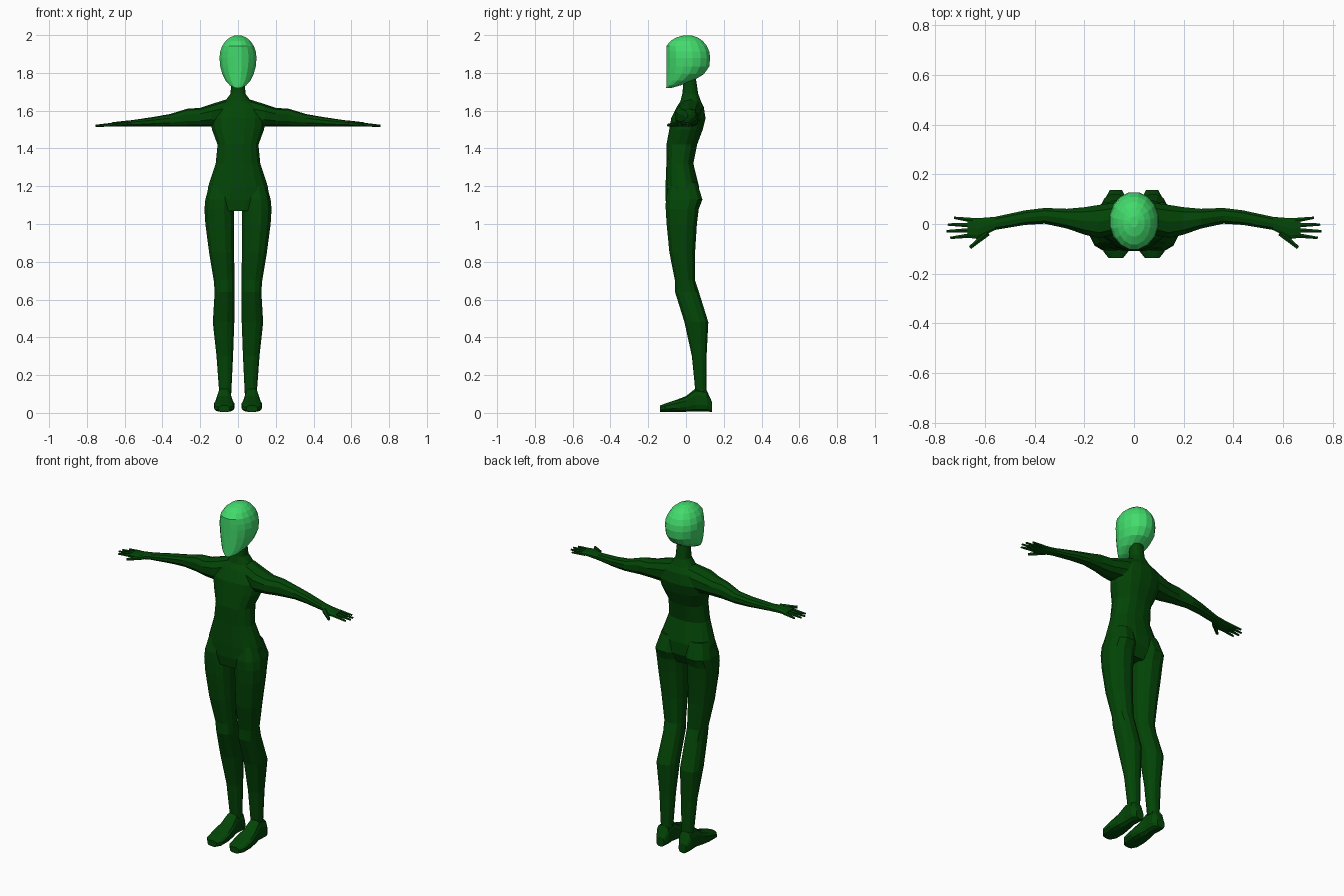
import bpy
import bmesh
import math
from mathutils import Vector

if "Cube" in bpy.data.objects:
    bpy.data.objects.remove(bpy.data.objects["Cube"], do_unlink=True)


def make_material(name, red, green, blue):
    colour = (red, green, blue, 1)
    material = bpy.data.materials.new(name)
    material.use_nodes = True
    material.diffuse_color = colour
    shader = material.node_tree.nodes["Principled BSDF"]
    shader.inputs["Base Color"].default_value = colour
    return material


dark_green = make_material("dark green", .001, .06, .002)
light_green = make_material("light green", .055, .71, .15)


def finish(name, bm, material, mirrored):
    """Turn the bmesh into a named object, optionally mirrored to the other side."""
    bmesh.ops.recalc_face_normals(bm, faces=bm.faces)
    mesh = bpy.data.meshes.new(name)
    bm.to_mesh(mesh)
    bm.free()
    mesh.materials.append(material)
    part = bpy.data.objects.new(name, mesh)
    bpy.context.collection.objects.link(part)
    if mirrored:
        part.modifiers.new("mirror", "MIRROR").use_axis[0] = True


def rounded(value, power):
    return math.copysign(abs(value) ** power, value)


def loft(name, axis, sections, material=dark_green, sides=12, power=.85, mirrored=True):
    """Skin rounded sections: (position along axis, first low, high, second low, high)."""
    order = {"x": (2, 0, 1), "y": (0, 2, 1), "z": (0, 1, 2)}[axis]
    bm = bmesh.new()
    rings = []
    for position, a_low, a_high, b_low, b_high in sections:
        ring = []
        for side in range(sides):
            angle = math.tau * (side + .5) / sides
            a = rounded(math.cos(angle), power)
            b = rounded(math.sin(angle), power)
            point = ((a_low + a_high + a * (a_high - a_low)) / 2,
                     (b_low + b_high + b * (b_high - b_low)) / 2,
                     position)
            ring.append(bm.verts.new([point[k] for k in order]))
        rings.append(ring)
    for lower, upper in zip(rings, rings[1:]):
        for side in range(sides):
            bm.faces.new((lower[side - 1], lower[side], upper[side], upper[side - 1]))
    bm.faces.new(rings[0])
    bm.faces.new(rings[-1])
    finish(name, bm, material, mirrored)


def digit(name, start, end, radius):
    """Tapered finger between two points."""
    start, end = Vector(start), Vector(end)
    direction = end - start
    bm = bmesh.new()
    bmesh.ops.create_cone(bm, cap_ends=True, segments=6, radius1=radius,
                          radius2=radius / 2, depth=direction.length)
    bm.transform(direction.to_track_quat("Z", "Y").to_matrix().to_4x4())
    bmesh.ops.translate(bm, verts=bm.verts, vec=(start + end) / 2)
    finish(name, bm, dark_green, True)


# Torso and neck: height, half width, front, back
torso = [
    (1.07, .13, -.1, .04),
    (1.13, .17, -.11, .07),
    (1.2, .16, -.11, .07),
    (1.32, .12, -.105, .04),
    (1.42, .11, -.105, .06),
    (1.5, .14, -.09, .09),
    (1.56, .15, -.08, .105),
    (1.62, .12, -.05, .095),
    (1.65, .07, -.03, .08),
    (1.69, .04, -.02, .065),
    (1.79, .035, -.01, .05),
]
loft("torso", "z", [(height, -half, half, front, back)
                    for height, half, front, back in torso],
     sides=16, mirrored=False)

# Legs: height, outer side, front, back; the inner side tapers in at the ankle
leg = [
    (.1, .1, .05, .11),
    (.3, .115, .03, .11),
    (.48, .135, -.01, .12),
    (.64, .125, -.06, .07),
    (.7, .13, -.06, .05),
    (.85, .155, -.09, .05),
    (1, .175, -.105, .06),
    (1.08, .18, -.11, .07),
    (1.13, .175, -.11, .09),
    (1.22, .15, -.09, .06),
]
loft("leg", "z", [(height, max(.018, .04 - height / 20), outer, front, back)
                  for height, outer, front, back in leg])

# Feet: depth, half width, top
foot = [
    (-.137, .03, .04),
    (-.11, .052, .05),
    (-.05, .055, .07),
    (0, .047, .09),
    (.05, .037, .13),
    (.11, .04, .12),
    (.137, .025, .06),
]
loft("foot", "y", [(depth, .073 - half, .073 + half, .005, top)
                   for depth, half, top in foot], power=.7)

# Arms and palms: reach, thickness, front, back, all on a level underside
underside = 1.515
arm = [
    (.06, .145, -.04, .09),
    (.14, .12, -.06, .08),
    (.2, .1, -.045, .07),
    (.27, .095, -.02, .063),
    (.36, .067, 0, .066),
    (.44, .053, -.005, .056),
    (.56, .035, -.025, .03),
    (.63, .028, -.062, .025),
    (.67, .023, -.057, .025),
]
loft("arm", "x", [(reach, front, back, underside, underside + thickness)
                  for reach, thickness, front, back in arm], sides=10)

# Fingers fan out from the palm, thumb to the front
fingers = {"little": .725, "ring": .75, "middle": .755, "index": .74}
for place, (label, reach) in enumerate(fingers.items()):
    digit(label + "_finger", (.65, .015 - .02 * place, underside + .012),
          (reach, .025 - .027 * place, underside + .005), .011)
digit("thumb", (.59, -.035, underside + .018), (.66, -.095, underside + .008), .015)

# Head: round dome and back, upright face edge, narrowing to the chin
head = []
for degrees in range(-80, 81, 16):
    rise = math.sin(math.radians(degrees))
    spread = math.cos(math.radians(degrees))
    half = spread / 10
    if rise < 0:
        head.append((1.88 + .163 * rise, -half, half, -.105, .13 + .22 * rise ** 3))
    else:
        head.append((1.88 + .12 * rise, -half, half,
                     max(-.105, .01 - .14 * spread), .01 + .12 * spread))
loft("head", "z", head, light_green, sides=16, power=1, mirrored=False)
